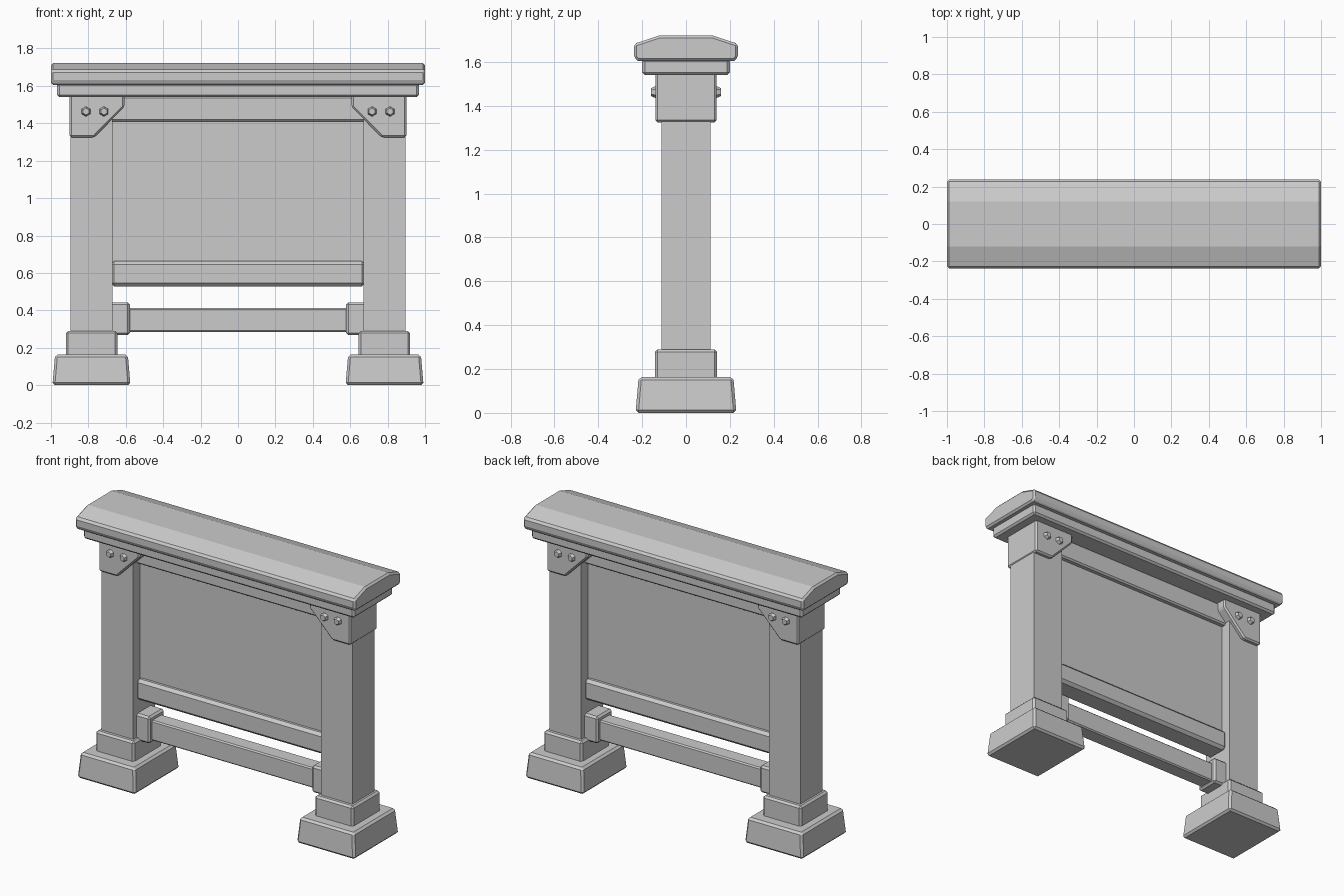
import bpy, bmesh, math
from mathutils import Matrix

if "Cube" in bpy.data.objects:
    bpy.data.objects.remove(bpy.data.objects["Cube"])


def finish(name, bm, bevel=0.0):
    bmesh.ops.recalc_face_normals(bm, faces=bm.faces)
    me = bpy.data.meshes.new(name)
    bm.to_mesh(me)
    bm.free()
    ob = bpy.data.objects.new(name, me)
    bpy.context.collection.objects.link(ob)
    if bevel:
        m = ob.modifiers.new("edge_chamfer", 'BEVEL')
        m.width = bevel
        m.segments = 1
        m.limit_method = 'ANGLE'
        m.angle_limit = math.radians(40)
    return ob


def box(name, x0, x1, hy, z0, z1, bevel=0.0, taper=0.0):
    """Box symmetric in y; taper pulls the top edges inwards."""
    bm = bmesh.new()
    bmesh.ops.create_cube(bm, size=1)
    for v in bm.verts:
        top = v.co.z > 0
        t = taper if top else 0
        v.co.x = (x1 - t) if v.co.x > 0 else (x0 + t)
        v.co.y = (hy - t) if v.co.y > 0 else -(hy - t)
        v.co.z = z1 if top else z0
    return finish(name, bm, bevel)


def prism(name, pts, depth, bevel=0.0):
    """Extrude a closed 3D outline along the depth vector."""
    bm = bmesh.new()
    f = bm.faces.new([bm.verts.new(p) for p in pts])
    r = bmesh.ops.extrude_face_region(bm, geom=[f])
    bmesh.ops.translate(bm, vec=depth,
                        verts=[v for v in r['geom'] if isinstance(v, bmesh.types.BMVert)])
    return finish(name, bm, bevel)


def bolt(name, x, z, sy):
    bm = bmesh.new()
    rot = Matrix.Rotation(-sy * math.pi / 2, 4, 'X')
    bmesh.ops.create_cone(bm, cap_ends=True, segments=6, radius1=0.031, radius2=0.018,
                          depth=0.03, matrix=Matrix.Translation((x, sy * 0.145, z)) @ rot)
    finish(name, bm)


# Roof cap with sloped shoulders, and the board under it
cap = [(-0.22, 1.605), (-0.238, 1.62), (-0.238, 1.683), (-0.12, 1.722),
       (0.12, 1.722), (0.238, 1.683), (0.238, 1.62), (0.22, 1.605)]
prism("roof_cap", [(-1.0, y, z) for y, z in cap], (2.0, 0, 0), 0.012)
box("cap_board", -0.967, 0.967, 0.2, 1.54, 1.615, 0.012)

# Panel framed by upper and lower beams
box("panel", -0.68, 0.68, 0.042, 0.6, 1.5)
box("upper_beam", -0.68, 0.68, 0.076, 1.41, 1.545, 0.01)
box("lower_beam", -0.68, 0.68, 0.076, 0.528, 0.663, 0.018)

# Thin rail near the ground
box("foot_rail", -0.6, 0.6, 0.052, 0.283, 0.413, 0.008)

for side, s in (("left", -1), ("right", 1)):
    def sbox(name, a, b, *args, **kw):
        lo, hi = sorted((s * a, s * b))
        box(f"{side}_{name}", lo, hi, *args, **kw)

    # Post with stepped footing
    sbox("post", 0.67, 0.895, 0.112, 0.1, 1.56)
    sbox("base", 0.575, 0.992, 0.23, 0.0, 0.163, bevel=0.013, taper=0.014)
    sbox("plinth", 0.645, 0.92, 0.142, 0.15, 0.29, bevel=0.012)
    sbox("rail_socket", 0.578, 0.69, 0.077, 0.268, 0.442, bevel=0.012)

    # Angled bracket wrapping the post head
    outline = [(0.9, 1.56), (0.9, 1.325), (0.768, 1.325), (0.607, 1.488), (0.607, 1.56)]
    prism(f"{side}_bracket", [(s * x, -0.14, z) for x, z in outline], (0, 0.28, 0), 0.01)

    # Bolts on both faces
    for face, sy in (("front", -1), ("back", 1)):
        for i, x in enumerate((0.717, 0.813)):
            bolt(f"{side}_{face}_bolt_{i + 1}", s * x, 1.463, sy)
